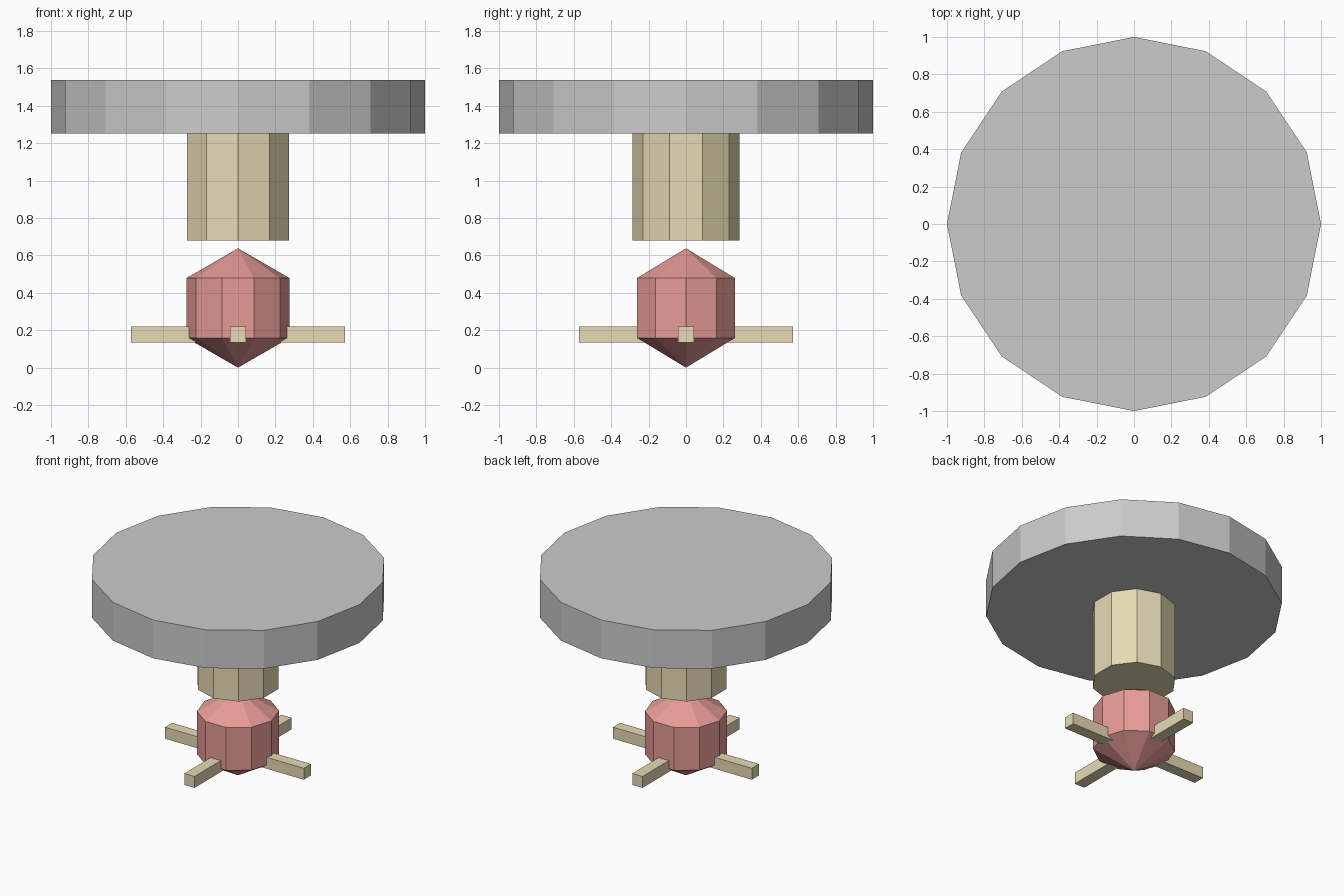
import bpy
from math import cos, sin, pi, radians

if "Cube" in bpy.data.objects:
    bpy.data.objects.remove(bpy.data.objects["Cube"])


def material(name, rgb):
    mat = bpy.data.materials.new(name)
    mat.diffuse_color = (*rgb, 1)
    mat.use_nodes = True
    mat.node_tree.nodes["Principled BSDF"].inputs["Base Color"].default_value = mat.diffuse_color
    return mat


def add_mesh(name, verts, faces, mat=None):
    mesh = bpy.data.meshes.new(name)
    mesh.from_pydata(verts, [], faces)
    obj = bpy.data.objects.new(name, mesh)
    bpy.context.collection.objects.link(obj)
    if mat:
        mesh.materials.append(mat)
    return obj


def prism(name, sides, radius, z0, z1, start=0.0, mat=None, tips=None):
    """Faceted drum; tips=(low, high) replaces the flat ends with points."""
    n = sides
    verts = [(radius * cos(start + 2 * pi * i / n), radius * sin(start + 2 * pi * i / n), z)
             for z in (z0, z1) for i in range(n)]
    faces = [(i, (i + 1) % n, n + (i + 1) % n, n + i) for i in range(n)]
    if tips:
        verts += [(0, 0, tips[0]), (0, 0, tips[1])]
        faces += [((i + 1) % n, i, 2 * n) for i in range(n)]
        faces += [(n + i, n + (i + 1) % n, 2 * n + 1) for i in range(n)]
    else:
        faces += [tuple(reversed(range(n))), tuple(range(n, 2 * n))]
    return add_mesh(name, verts, faces, mat)


tan = material("tan", (0.80, 0.70, 0.46))
red = material("red", (0.80, 0.33, 0.31))

# Round top and its stem
prism("top_disc", 16, 1.0, 1.252, 1.537)
prism("stem", 10, 0.2857, 0.681, 1.252, start=pi / 2, mat=tan)

# Low-poly ball: two rings at +-30 degrees between pointed poles
R = 0.319
prism("ball", 10, R * cos(radians(30)), R * 0.5, R * 1.5, mat=red, tips=(0, 2 * R))

# Crossed bars through the lower part of the ball
for name, size in (("side_bar", (1.142, 0.084, 0.085)), ("front_bar", (0.084, 1.142, 0.085))):
    bpy.ops.mesh.primitive_cube_add(size=1, location=(0, 0, 0.178))
    bar = bpy.context.object
    bar.name = name
    bar.scale = size
    bar.data.materials.append(tan)
